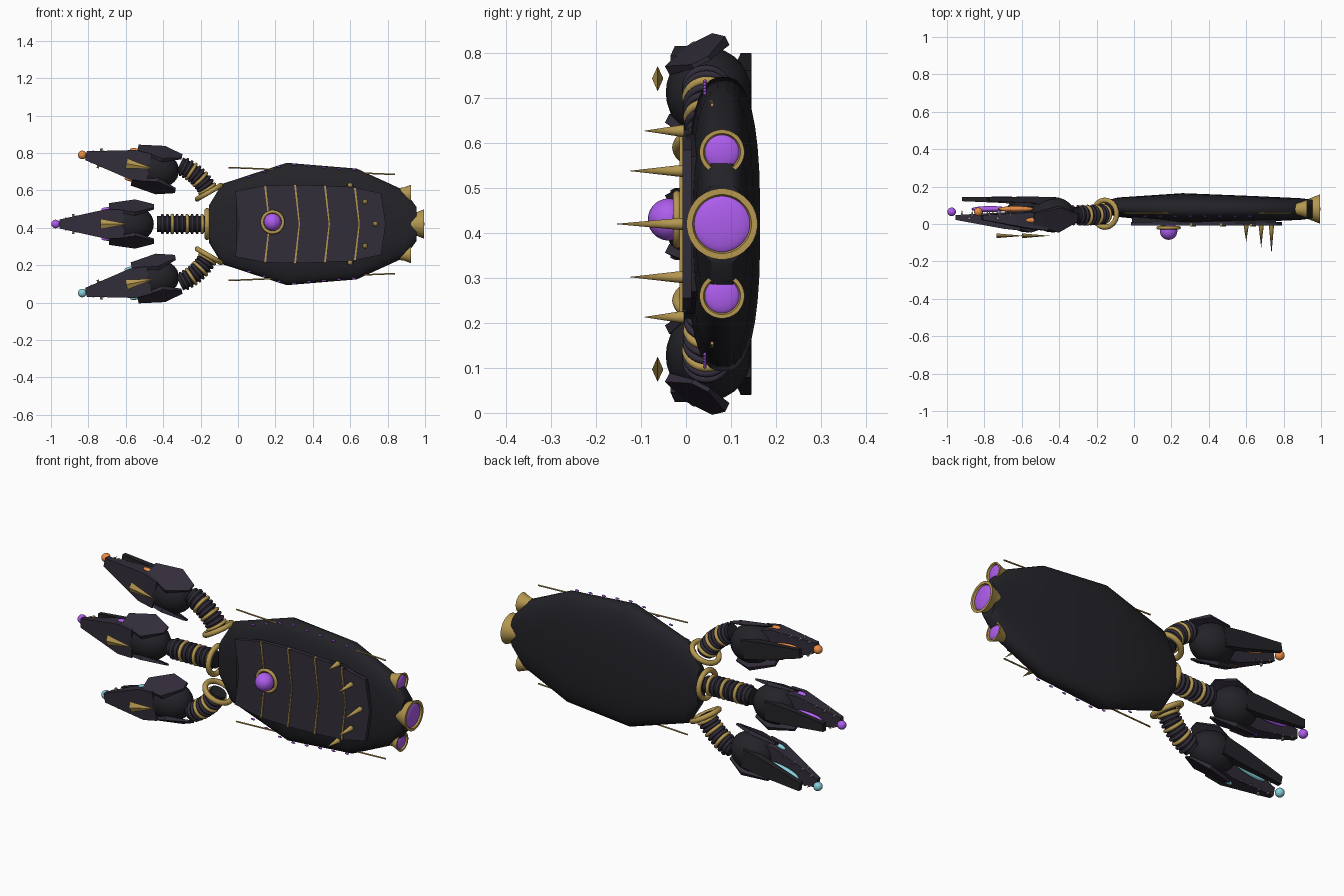
import bpy, bmesh, math
from mathutils import Matrix, Vector

if "Cube" in bpy.data.objects:
    bpy.data.objects.remove(bpy.data.objects["Cube"])

ZC = 0.42  # symmetry height


def mat(name, c):
    m = bpy.data.materials.new(name)
    m.diffuse_color = (*c, 1)
    m.use_nodes = True
    m.node_tree.nodes["Principled BSDF"].inputs["Base Color"].default_value = m.diffuse_color
    return m


DARK = mat("dark_hull", (0.017, 0.016, 0.021))
PLATE = mat("plate", (0.032, 0.026, 0.042))
GOLD = mat("gold", (0.46, 0.31, 0.08))
PURPLE = mat("purple_glow", (0.42, 0.11, 0.85))
ORANGE = mat("orange_glow", (0.82, 0.27, 0.06))
CYAN = mat("cyan_glow", (0.24, 0.62, 0.70))
BONE = mat("bone", (0.40, 0.35, 0.30))
I = Matrix.Identity(4)


def finish(name, bm, m, M=I, angle=30):
    bm.transform(M)
    bmesh.ops.recalc_face_normals(bm, faces=bm.faces)
    me = bpy.data.meshes.new(name)
    bm.to_mesh(me)
    bm.free()
    me.materials.append(m)
    for p in me.polygons:
        p.use_smooth = True
    me.set_sharp_from_angle(angle=math.radians(angle))
    ob = bpy.data.objects.new(name, me)
    bpy.context.collection.objects.link(ob)
    return ob


def loft(name, rings, m, M=I, caps=True, angle=30):
    bm = bmesh.new()
    vs = [[bm.verts.new(p) for p in r] for r in rings]
    n = len(rings[0])
    for a, b in zip(vs, vs[1:]):
        for i in range(n):
            bm.faces.new((a[i], a[(i + 1) % n], b[(i + 1) % n], b[i]))
    if caps:
        bm.faces.new(vs[0])
        bm.faces.new(vs[-1])
    return finish(name, bm, m, M, angle)


def oval(x, yc, zc, ry, rz, n=32, e=1.0):
    pts = []
    for i in range(n):
        t = 2 * math.pi * (i + 0.5) / n
        c, s = math.cos(t), math.sin(t)
        pts.append((x, yc + ry * math.copysign(abs(c) ** e, c),
                    zc + rz * math.copysign(abs(s) ** e, s)))
    return pts


def rect(x, y0, y1, hz):
    return [(x, y0, -hz), (x, y0, hz), (x, y1, hz), (x, y1, -hz)]


def aim(p, d):
    return Matrix.Translation(p) @ Vector(d).to_track_quat('Z', 'Y').to_matrix().to_4x4()


def cone(name, p0, p1, r0, r1, m, seg=20, M=I):
    p0, p1 = Vector(p0), Vector(p1)
    bm = bmesh.new()
    bmesh.ops.create_cone(bm, cap_ends=True, segments=seg, radius1=r0, radius2=r1, depth=(p1 - p0).length)
    return finish(name, bm, m, M @ aim((p0 + p1) / 2, p1 - p0))


def ball(name, c, r, m, M=I):
    bm = bmesh.new()
    bmesh.ops.create_uvsphere(bm, u_segments=24, v_segments=14, radius=1)
    return finish(name, bm, m, M @ Matrix.Translation(c) @ Matrix.Diagonal((*r, 1)))


def ring(name, c, d, R, r, m):
    n, k, bm = 32, 10, bmesh.new()
    v = [[bm.verts.new(((R + r * math.cos(b)) * math.cos(a), (R + r * math.cos(b)) * math.sin(a), r * math.sin(b)))
          for b in [2 * math.pi * j / k for j in range(k)]] for a in [2 * math.pi * i / n for i in range(n)]]
    for i in range(n):
        for j in range(k):
            bm.faces.new((v[i][j], v[(i + 1) % n][j], v[(i + 1) % n][(j + 1) % k], v[i][(j + 1) % k]))
    return finish(name, bm, m, aim(c, d), 50)


def prism(name, pts, y0, y1, m):
    bm = bmesh.new()
    a = [bm.verts.new((x, y0, ZC + z)) for x, z in pts]
    b = [bm.verts.new((x, y1, ZC + z)) for x, z in pts]
    n = len(pts)
    bm.faces.new(a)
    bm.faces.new(b)
    for i in range(n):
        bm.faces.new((a[i], a[(i + 1) % n], b[(i + 1) % n], b[i]))
    return finish(name, bm, m)


# Main hull: lofted along x
stations = [(-0.155, .09, .035, .10), (-0.085, .09, .052, .215), (0.26, .083, .082, .328),
            (0.635, .08, .07, .297), (0.89, .08, .058, .18), (0.955, .08, .05, .09)]
loft("hull", [oval(x, y, ZC, ry, rz, 36, .75) for x, y, ry, rz in stations], DARK, angle=40)

# Overlapping chevron armour plates with gold trims
prism("armour_base", [(-.01, -.16), (-.01, .16), (.14, .2), (.62, .2), (.76, .15), (.76, -.15), (.62, -.2), (.14, -.2)],
      0.0, 0.04, DARK)
edges = [(-.015, .175), (.14, .205), (.30, .21), (.46, .205), (.62, .195), (.765, .165)]
for i, ((x0, h0), (x1, h1)) in enumerate(zip(edges, edges[1:])):
    k = .025
    prism(f"armour_plate_{i}", [(x0, h0), (x1, h1), (x1 + k, 0), (x1, -h1), (x0, -h0), (x0 + k, 0)], -.008, .012, PLATE)
    if i < 4:
        prism(f"plate_trim_{i}", [(x1, h1), (x1 + .01, h1), (x1 + k + .006, 0), (x1 + .01, -h1), (x1, -h1), (x1 + k, 0)],
              -.014, .004, GOLD)

# Core orb in its ring
ring("core_ring", (.185, -.02, .43), (0, 1, 0), .056, .009, GOLD)
ball("core_orb", (.185, -.038, .43), (.047, .047, .047), PURPLE)

# Dorsal spikes
for x, dz, tip in [(.735, 0, -.16), (.68, .118, -.128), (.68, -.118, -.128), (.60, .207, -.095), (.60, -.207, -.095)]:
    cone("spike", (x, -.005, ZC + dz), (x, tip, ZC + dz), .014, 0, GOLD, 12)

# Side rails and running lights
for s in (1, -1):
    cone("side_rail", (-.05, .058, ZC + s * .302), (.84, .058, ZC + s * .265), .004, .004, GOLD, 8)
    for i in range(8):
        x = .06 + i * .08
        hz = .215 + .113 * (x + .085) / .345 if x < .26 else .328 - .031 * (x - .26) / .375
        ball("running_light", (x, .042, ZC + s * (hz - .008)), (.012, .004, .005), PURPLE)

# Engine bells with glow
for x0, x1, dz, r in [(.905, .995, 0, .079), (.855, .925, .16, .05), (.855, .925, -.16, .05)]:
    prof = [(x0, r * .65), (x0 + .03, r * .7), (x1, r), (x1, r * .83), (x0 + .04, r * .6)]
    loft("engine_bell", [oval(x, .08, ZC + dz, q, q) for x, q in prof], GOLD)
    ball("engine_glow", (x1 - .012, .08, ZC + dz), (.013, r * .8, r * .8), PURPLE)


# Necks: ribbed curved tubes with gold bands
def neck(name, a, b, c, collar_dir):
    a, b, c = Vector(a), Vector(b), Vector(c)
    n = 10
    pts = [a * (1 - t) ** 2 + b * 2 * t * (1 - t) + c * t * t for t in [i / n for i in range(n + 1)]]
    ring(name + "_collar", a, collar_dir, .072, .014, GOLD)
    for i in range(n):
        d = pts[i + 1] - pts[i]
        cone(name + "_tube", pts[i] - d * .1, pts[i + 1] + d * .1, .043, .043, DARK)
        if i:
            gold = i % 3 == 1
            ring(name + ("_band" if gold else "_rib"), pts[i], d, .046, .009 if gold else .008, GOLD if gold else PLATE)


neck("middle_neck", (-.165, .055, ZC), (-.3, .045, ZC), (-.43, .045, ZC), (-1, 0, 0))
for s, nm in ((1, "upper_neck"), (-1, "lower_neck")):
    neck(nm, (-.155, .055, ZC + s * .17), (-.20, .045, ZC + s * .265), (-.31, .045, ZC + s * .315), (-.5, 0, s * .87))


# Heads, built looking along -x with the crown toward -y
def head(name, pos, deg, glow):
    M = Matrix.Translation(pos) @ Matrix.Rotation(math.radians(deg), 4, 'Y')
    ball(name + "_skull", (0, 0, 0), (.12, .095, .1), DARK, M)
    loft(name + "_upper_jaw", [rect(-.385, -.028, -.002, .024), rect(-.13, -.075, .012, .08),
                               rect(-.04, -.085, .02, .075)], PLATE, M)
    loft(name + "_lower_jaw", [rect(-.35, .072, .095, .022), rect(-.12, .062, .096, .045),
                               rect(0, .04, .095, .05)], DARK, M)
    ball(name + "_mouth_orb", (-.405, .015, 0), (.023, .023, .023), glow, M)
    ball(name + "_throat_glow", (-.2, .03, 0), (.1, .016, .025), glow, M)
    # flat four-sided crown horn
    H = M @ Matrix.Translation((0, -.113, 0)) @ Matrix.Diagonal((1, .45, 1, 1))
    cone(name + "_crown_horn", (-.165, 0, 0), (-.015, 0, 0), .028, 0, GOLD, 4, H)
    for s in (1, -1):
        ball(name + "_eye", (-.125, -.03, s * .078), (.036, .014, .012), glow, M)
        # slanted cheek fin swept backwards
        F = M @ Matrix.Translation((0, -.025, s * .088)) @ Matrix.Rotation(s * math.radians(27), 4, 'X')
        loft(name + "_cheek_fin", [rect(-.12, -.03, .04, .006), rect(.02, -.075, .075, .011),
                                   rect(.12, -.012, .03, .005)], PLATE, F)
        # teeth
        for i in range(4):
            x = -.35 + i * .055
            z = s * (.022 + (x + .385) * .2)
            cone(name + "_tooth", (x, -.005, z), (x, .028, z), .006, 0, BONE, 8, M)
        cone(name + "_stud", (-.31, -.02, s * .03), (-.31, -.02, s * .054), .005, .007, BONE, 8, M)


head("middle_head", (-.57, .05, ZC), 0, PURPLE)
head("upper_head", (-.435, .05, ZC + .292), 11, ORANGE)
head("lower_head", (-.435, .05, ZC - .292), -11, CYAN)
